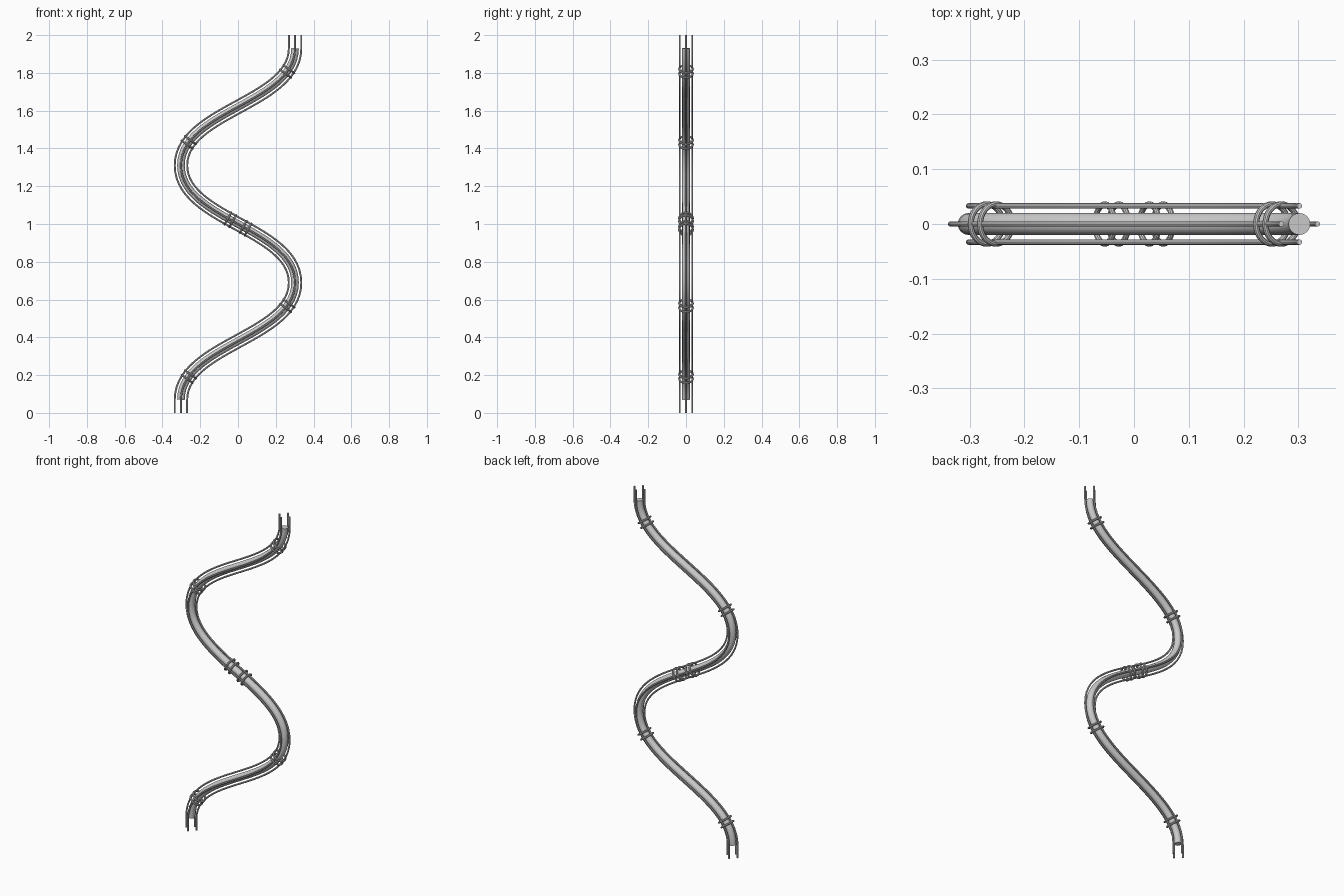
import bpy
from math import hypot, atan2
from mathutils import Vector

if "Cube" in bpy.data.objects:
    bpy.data.objects.remove(bpy.data.objects["Cube"])

KNOTS = [(-0.302, 0.07), (0.302, 0.69), (-0.302, 1.31), (0.302, 1.93)]
HANDLE = 0.29      # vertical handle length of the wave
OFFSET = 0.033     # distance of rods from the core


def wave(seg, t):
    """Position and unit tangent in the XZ plane."""
    (x0, z0), (x1, z1) = KNOTS[seg], KNOTS[seg + 1]
    p = [Vector((x0, 0, z0)), Vector((x0, 0, z0 + HANDLE)),
         Vector((x1, 0, z1 - HANDLE)), Vector((x1, 0, z1))]
    u = 1 - t
    pos = p[0]*u**3 + p[1]*3*u*u*t + p[2]*3*u*t*t + p[3]*t**3
    tan = (p[1]-p[0])*u*u + (p[2]-p[1])*2*u*t + (p[3]-p[2])*t*t
    return pos, tan.normalized()


N = 28
samples = [wave(s, i / N) for s in range(3) for i in range(N)] + [wave(2, 1.0)]
up = Vector((0, 0, 1))
ends = [(Vector((KNOTS[0][0], 0, 0)), up)], [(Vector((KNOTS[3][0], 0, 2)), up)]


def tube(name, pts, radius, res):
    cu = bpy.data.curves.new(name, 'CURVE')
    cu.dimensions = '3D'
    cu.bevel_depth = radius
    cu.bevel_resolution = res
    cu.use_fill_caps = True
    sp = cu.splines.new('POLY')
    sp.points.add(len(pts) - 1)
    for q, v in zip(sp.points, pts):
        q.co = (*v, 1)
    sp.use_smooth = True
    ob = bpy.data.objects.new(name, cu)
    bpy.context.collection.objects.link(ob)
    bpy.ops.object.select_all(action='DESELECT')
    ob.select_set(True)
    bpy.context.view_layer.objects.active = ob
    bpy.ops.object.convert(target='MESH')
    bpy.ops.object.shade_smooth_by_angle()


# Thick central core, shorter than the rods
tube("core_tube", [p for p, _ in samples], 0.02, 6)

# Four thin rods running parallel to the core
for name, side, depth in [("rod_left", -1, 0), ("rod_right", 1, 0),
                          ("rod_front", 0, -1), ("rod_back", 0, 1)]:
    pts = [p + Vector((t.z, 0, -t.x)) * OFFSET * side + Vector((0, depth * OFFSET, 0))
           for p, t in ends[0] + samples + ends[1]]
    tube(name, pts, 0.005, 2)


# Clamp rings, in pairs along the wave
def ring_pair(seg, t):
    pos, tan = wave(seg, t)
    for k in (-1, 1):
        bpy.ops.mesh.primitive_torus_add(
            major_radius=0.036, minor_radius=0.0055, major_segments=32, minor_segments=10,
            location=pos + tan * 0.0145 * k, rotation=(0, atan2(tan.x, tan.z), 0))
        bpy.context.object.name = "clamp_ring"
        bpy.ops.object.shade_smooth_by_angle()


for seg, t in [(0, 0.16), (0, 0.84), (1, 0.455), (1, 0.545), (2, 0.16), (2, 0.84)]:
    ring_pair(seg, t)
